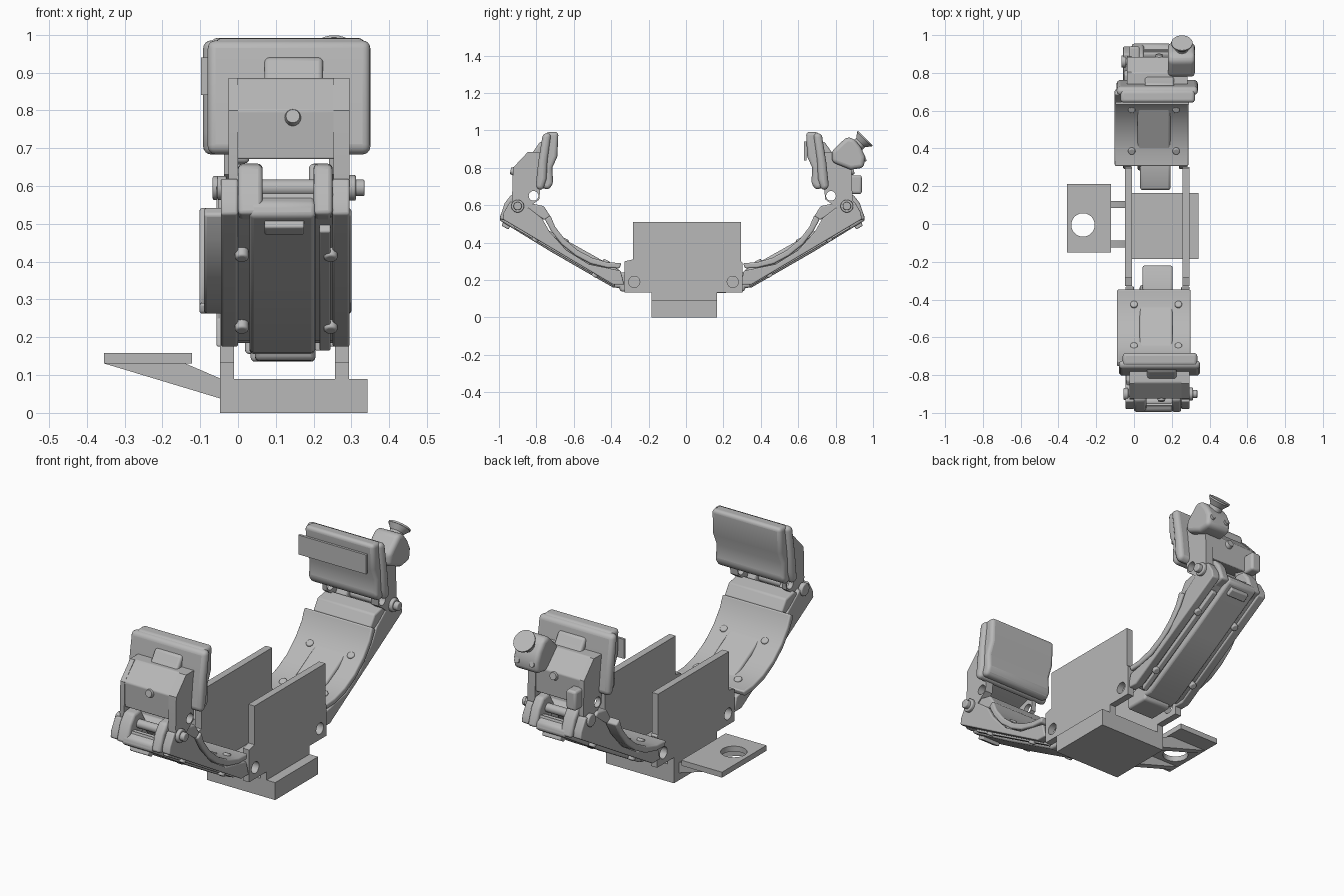
import bpy, bmesh, math
from mathutils import Matrix, Vector

grey = bpy.data.materials.new("matte_grey")
grey.diffuse_color = (0.48, 0.48, 0.48, 1)

YZ = Matrix(((0, 0, 1, 0), (1, 0, 0, 0), (0, 1, 0, 0), (0, 0, 0, 1)))  # sketch (y,z), depth x
XY = Matrix.Identity(4)                                               # sketch (x,y), depth z
XZ = Matrix(((1, 0, 0, 0), (0, 0, -1, 0), (0, 1, 0, 0), (0, 0, 0, 1)))  # sketch (x,z), depth -y


def finish(name, bm, bevel=0.0, seg=3):
    bmesh.ops.remove_doubles(bm, verts=bm.verts, dist=1e-5)
    bmesh.ops.recalc_face_normals(bm, faces=bm.faces)
    me = bpy.data.meshes.new(name)
    bm.to_mesh(me)
    bm.free()
    ob = bpy.data.objects.new(name, me)
    bpy.context.scene.collection.objects.link(ob)
    me.materials.append(grey)
    if bevel:
        mod = ob.modifiers.new("soft_edges", 'BEVEL')
        mod.width, mod.segments = bevel, seg
        mod.limit_method, mod.angle_limit = 'ANGLE', math.radians(35)
    me.polygons.foreach_set("use_smooth", [True] * len(me.polygons))
    me.set_sharp_from_angle(angle=math.radians(35))
    return ob


def circle(cx, cy, r, n=24):
    return [(cx + r * math.cos(2 * math.pi * i / n), cy + r * math.sin(2 * math.pi * i / n)) for i in range(n)]


def prism(name, outline, d0, d1, axes=YZ, holes=(), bevel=0.0, seg=3):
    """Extrude a sketch (with optional holes) from depth d0 to d1."""
    cu = bpy.data.curves.new(name, 'CURVE')
    cu.dimensions, cu.fill_mode, cu.extrude = '2D', 'BOTH', (d1 - d0) / 2
    for loop in [outline, *holes]:
        sp = cu.splines.new('POLY')
        sp.points.add(len(loop) - 1)
        for p, (a, b) in zip(sp.points, loop):
            p.co = (a, b, 0, 1)
        sp.use_cyclic_u = True
    tmp = bpy.data.objects.new("tmp", cu)
    bpy.context.scene.collection.objects.link(tmp)
    dg = bpy.context.evaluated_depsgraph_get()
    me = bpy.data.meshes.new_from_object(tmp.evaluated_get(dg))
    bm = bmesh.new()
    bm.from_mesh(me)
    bpy.data.objects.remove(tmp)
    bpy.data.curves.remove(cu)
    bpy.data.meshes.remove(me)
    bmesh.ops.remove_doubles(bm, verts=bm.verts, dist=1e-5)
    if not holes:
        bmesh.ops.dissolve_limit(bm, angle_limit=0.01, verts=bm.verts, edges=bm.edges)
    bmesh.ops.transform(bm, matrix=axes @ Matrix.Translation((0, 0, (d0 + d1) / 2)), verts=bm.verts)
    return finish(name, bm, bevel, seg)


def rod(name, p0, p1, r0, r1=None, bevel=0.0):
    p0, p1 = Vector(p0), Vector(p1)
    bm = bmesh.new()
    m = Matrix.Translation((p0 + p1) / 2) @ (p1 - p0).to_track_quat('Z', 'Y').to_matrix().to_4x4()
    bmesh.ops.create_cone(bm, cap_ends=True, segments=24, radius1=r0, radius2=r0 if r1 is None else r1,
                          depth=(p1 - p0).length, matrix=m)
    return finish(name, bm, bevel)


def rect(a0, a1, b0, b1):
    return [(a0, b0), (a1, b0), (a1, b1), (a0, b1)]


# Base block, two side plates and the side mounting shelf
prism("base_block", rect(-0.185, 0.165, 0, 0.09), -0.047, 0.342)
plate = [(-0.185, 0.085), (0.165, 0.085), (0.165, 0.133), (0.303, 0.133), (0.303, 0.29), (0.295, 0.3),
         (0.295, 0.51), (-0.283, 0.51), (-0.283, 0.31), (-0.328, 0.30), (-0.328, 0.133), (-0.185, 0.133)]
for side, x0 in (("left", -0.047), ("right", 0.257)):
    prism(side + "_side_plate", plate, x0, x0 + 0.036,
          holes=[circle(-0.277, 0.19, 0.03), circle(0.25, 0.19, 0.03)])
prism("mounting_shelf", rect(-0.355, -0.122, -0.15, 0.213), 0.13, 0.158, XY, [circle(-0.27, -0.005, 0.062, 40)])
for y in (0.085, -0.125):
    prism("shelf_gusset", [(-0.355, 0.131), (-0.04, 0.036), (-0.04, 0.088), (-0.14, 0.131)], -y - 0.038, -y, XZ)


def finger(tag, s, dx):
    """Two-link finger; sketches use u = distance outward from the palm centre."""
    def Y(u):
        return s * u - 0.02

    def part(name, pts, x0, x1, holes=(), bevel=0.0, seg=3):
        return prism(tag + name, [(Y(u), z) for u, z in pts], x0 + dx, x1 + dx,
                     holes=[[(Y(u), z) for u, z in h] for h in holes], bevel=bevel, seg=seg)

    def pin(name, u, z, x0, x1, r):
        rod(tag + name, (x0 + dx, Y(u), z), (x1 + dx, Y(u), z), r, bevel=0.005)

    # Lower link: cheeks, back shell, central spine and palm tab
    cheek = [(0.31, 0.175), (0.37, 0.175), (0.96, 0.525), (0.955, 0.56), (0.92, 0.62), (0.84, 0.60), (0.75, 0.53),
             (0.71, 0.46), (0.62, 0.36), (0.50, 0.285), (0.33, 0.25)]
    part("link_cheek", cheek, -0.045, 0.0, bevel=0.006)
    part("link_cheek", cheek, 0.25, 0.295, bevel=0.006)
    part("link_back", [(0.33, 0.185), (0.38, 0.19), (0.955, 0.535), (0.94, 0.58), (0.35, 0.235)], -0.02, 0.27)
    part("link_spine", [(0.30, 0.155), (0.37, 0.16), (0.70, 0.35), (0.978, 0.52), (0.97, 0.555), (0.92, 0.58),
                        (0.33, 0.25)], 0.03, 0.205, bevel=0.012)
    part("link_rib", [(0.36, 0.163), (0.90, 0.478), (0.89, 0.50), (0.36, 0.20)], 0.215, 0.245, bevel=0.005)
    part("palm_tab", [(0.20, 0.135), (0.33, 0.138), (0.37, 0.24), (0.30, 0.24), (0.20, 0.205)], 0.045, 0.205,
         bevel=0.012)

    # Curved gripping plate with screws
    top = [(0.325, 0.29), (0.40, 0.295), (0.48, 0.318), (0.56, 0.36), (0.63, 0.42), (0.68, 0.485), (0.705, 0.545)]
    low = [(0.735, 0.525), (0.70, 0.46), (0.645, 0.39), (0.57, 0.33), (0.49, 0.287), (0.40, 0.265), (0.335, 0.262)]
    part("grip_plate", top + low, -0.09, 0.30, bevel=0.008)
    part("grip_plate_end", [(0.705, 0.54), (0.74, 0.595), (0.81, 0.61), (0.85, 0.58), (0.735, 0.52)], -0.04, 0.29,
         bevel=0.008)
    for x in (0.0, 0.235):
        for u, z in ((0.41, 0.29), (0.63, 0.405)):
            rod(tag + "plate_screw", (x + dx, Y(u + 0.01), z - 0.02), (x + dx, Y(u - 0.008), z + 0.016), 0.019,
                bevel=0.006)
        for u, z in ((0.46, 0.235), (0.78, 0.425)):
            rod(tag + "back_screw", (x + dx + 0.01, Y(u - 0.02), z + 0.03), (x + dx + 0.01, Y(u + 0.012), z - 0.018),
                0.018, bevel=0.006)

    # Knuckle forks and hinge pin
    fork = [(0.978, 0.525), (0.95, 0.61), (0.915, 0.655), (0.86, 0.66), (0.82, 0.59), (0.86, 0.50)]
    part("knuckle_fork", fork, 0.0, 0.065, bevel=0.012)
    part("knuckle_fork", fork, 0.20, 0.25, bevel=0.012)
    part("knuckle_latch", [(0.93, 0.47), (0.965, 0.49), (0.95, 0.53), (0.90, 0.52)], 0.07, 0.175, bevel=0.005)
    pin("hinge_pin", 0.88, 0.595, -0.045, 0.335, 0.022)
    pin("hinge_nut", 0.88, 0.595, -0.055, -0.03, 0.032)
    pin("hinge_nut", 0.88, 0.595, 0.29, 0.312, 0.034)

    # Upper link: two cheeks with a through hole, back wall and centre column
    cheek = [(0.905, 0.56), (0.91, 0.64), (0.905, 0.80), (0.825, 0.885), (0.745, 0.885), (0.755, 0.72), (0.765, 0.63),
             (0.80, 0.605), (0.86, 0.555)]
    for x0, x1 in ((-0.025, 0.0), (0.252, 0.295)):
        part("tip_cheek", cheek, x0, x1, [circle(0.795, 0.65, 0.026, 20)])
    part("tip_back", [(0.90, 0.67), (0.905, 0.80), (0.82, 0.885), (0.745, 0.885), (0.755, 0.72), (0.80, 0.70)],
         -0.025, 0.295, bevel=0.006)
    part("tip_column", [(0.86, 0.80), (0.825, 0.845), (0.76, 0.94), (0.73, 0.94), (0.74, 0.75)], 0.07, 0.225,
         bevel=0.012)
    rod(tag + "tip_screw", (0.145 + dx, Y(0.87), 0.775), (0.145 + dx, Y(0.918), 0.785), 0.03, 0.018)

    # Fingertip pad: rim and raised inner cushion
    part("tip_pad_rim", [(0.70, 0.985), (0.745, 0.985), (0.77, 0.83), (0.785, 0.69), (0.745, 0.678), (0.725, 0.74),
                         (0.72, 0.84)], -0.08, 0.35, bevel=0.022, seg=4)
    part("tip_pad_cushion", [(0.662, 0.992), (0.73, 0.99), (0.76, 0.83), (0.77, 0.70), (0.715, 0.682), (0.69, 0.715),
                             (0.695, 0.80), (0.668, 0.86)], -0.06, 0.335, bevel=0.018, seg=4)


finger("front_", -1, 0.0)
finger("rear_", 1, -0.012)

# Extras on the rear finger: contact strip, sensor body and flared nozzle
prism("contact_strip", rect(0.632, 0.645, 0.84, 0.94), -0.098, 0.29)
prism("sensor_body", [(0.78, 0.89), (0.86, 0.965), (0.90, 0.955), (0.935, 0.91), (0.958, 0.86), (0.95, 0.80),
                      (0.88, 0.79), (0.78, 0.83)], 0.18, 0.322, bevel=0.025, seg=4)
rod("sensor_neck", (0.254, 0.87, 0.87), (0.254, 0.94, 0.94), 0.034)
rod("sensor_flare", (0.254, 0.934, 0.934), (0.254, 0.953, 0.953), 0.034, 0.054)
rod("sensor_rim", (0.254, 0.953, 0.953), (0.254, 0.959, 0.959), 0.056)
for x in (0.21, 0.295):
    rod("sensor_screw", (x, 0.90, 0.83), (x, 0.962, 0.85), 0.014)
prism("rear_side_lug", rect(0.80, 0.94, 0.66, 0.76), -0.027, 0.03, bevel=0.012)
